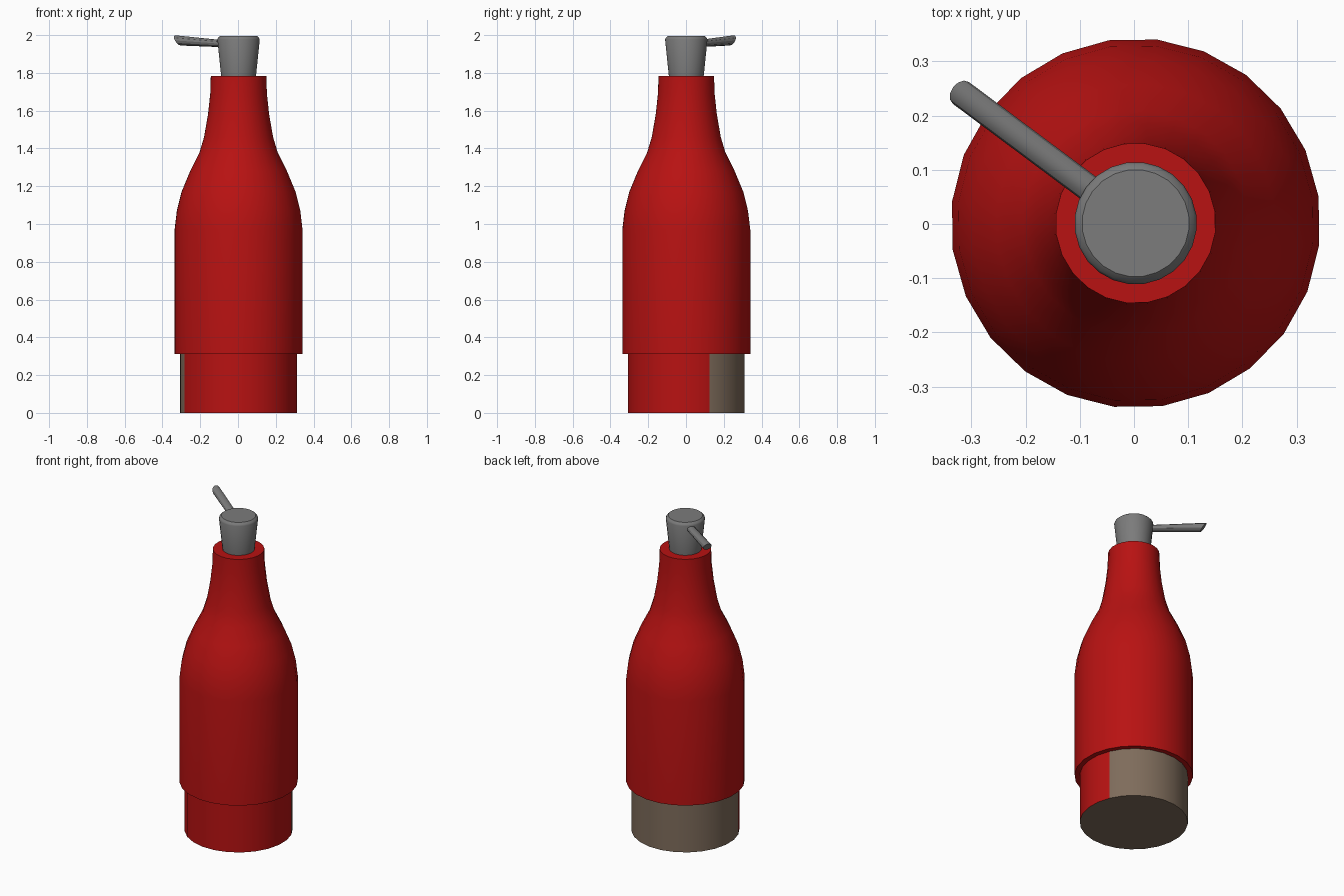
import bpy
import bmesh
from math import sin, cos, pi, radians, atan2, degrees

if "Cube" in bpy.data.objects:
    bpy.data.objects.remove(bpy.data.objects["Cube"], do_unlink=True)

SIDES = 24
TURN = radians(53.3)          # the whole bottle is turned about its axis
CENTRE = (0.003, 0.0015, 0)


def material(name, rgb):
    mat = bpy.data.materials.new(name)
    mat.use_nodes = True
    mat.diffuse_color = (*rgb, 1)
    mat.node_tree.nodes["Principled BSDF"].inputs["Base Color"].default_value = (*rgb, 1)
    return mat


RED = material("red plastic", (0.48, 0.006, 0.006))
GREY = material("grey metal", (0.2, 0.2, 0.2))
BROWN = material("brown base", (0.21, 0.15, 0.105))


def finish(name, bm, mats):
    bmesh.ops.recalc_face_normals(bm, faces=bm.faces)
    mesh = bpy.data.meshes.new(name)
    bm.to_mesh(mesh)
    bm.free()
    for mat in mats:
        mesh.materials.append(mat)
    obj = bpy.data.objects.new(name, mesh)
    bpy.context.collection.objects.link(obj)
    obj.location = CENTRE
    obj.rotation_euler.z = TURN
    bpy.ops.object.select_all(action="DESELECT")
    obj.select_set(True)
    bpy.context.view_layer.objects.active = obj
    bpy.ops.object.shade_smooth_by_angle(angle=radians(30))
    return obj


def bridge(bm, rings):
    for low, high in zip(rings, rings[1:]):
        n = len(low)
        for i in range(n):
            j = (i + 1) % n
            bm.faces.new((low[i], low[j], high[j], high[i]))


def lathe(name, profile, mats, cap_bottom=True):
    bm = bmesh.new()
    rings = [[bm.verts.new((r * cos(2 * pi * i / SIDES), r * sin(2 * pi * i / SIDES), z))
              for i in range(SIDES)] for r, z in profile]
    bridge(bm, rings)
    bm.faces.new(rings[-1])
    if cap_bottom:
        bm.faces.new(rings[0])
    return finish(name, bm, mats)


# Base: red on one half, brown on the other half and underneath
base = lathe("base", [(0.311, 0), (0.311, 0.32)], [RED, BROWN])
for face in base.data.polygons:
    azimuth = degrees(atan2(face.center.y, face.center.x))
    if face.normal.z < -0.5 or -30 < azimuth < 150:
        face.material_index = 1

# Bottle body with a lip under its lower edge
lathe("bottle_body", [(0.311, 0.311), (0.341, 0.311), (0.341, 0.97), (0.329, 1.07),
                      (0.304, 1.17), (0.258, 1.28), (0.208, 1.38), (0.184, 1.46),
                      (0.163, 1.58), (0.151, 1.69), (0.148, 1.783)], [RED], cap_bottom=False)

# Pump head
lathe("pump_head", [(0.092, 1.775), (0.113, 1.977), (0.109, 1.986), (0.099, 1.995)], [GREY])

# Spout: flattened tube with a slanted tip
bm = bmesh.new()
rings = []
for reach, slant, z, half_height in ((0.075, 0, 1.953, 0.018), (0.402, 0.018, 1.972, 0.027)):
    ring = []
    for i in range(12):
        a = 2 * pi * i / 12
        ring.append(bm.verts.new((0.025 * cos(a), reach + slant * sin(a), z + half_height * sin(a))))
    rings.append(ring)
bridge(bm, rings)
for ring in rings:
    bm.faces.new(ring)
finish("spout", bm, [GREY])
